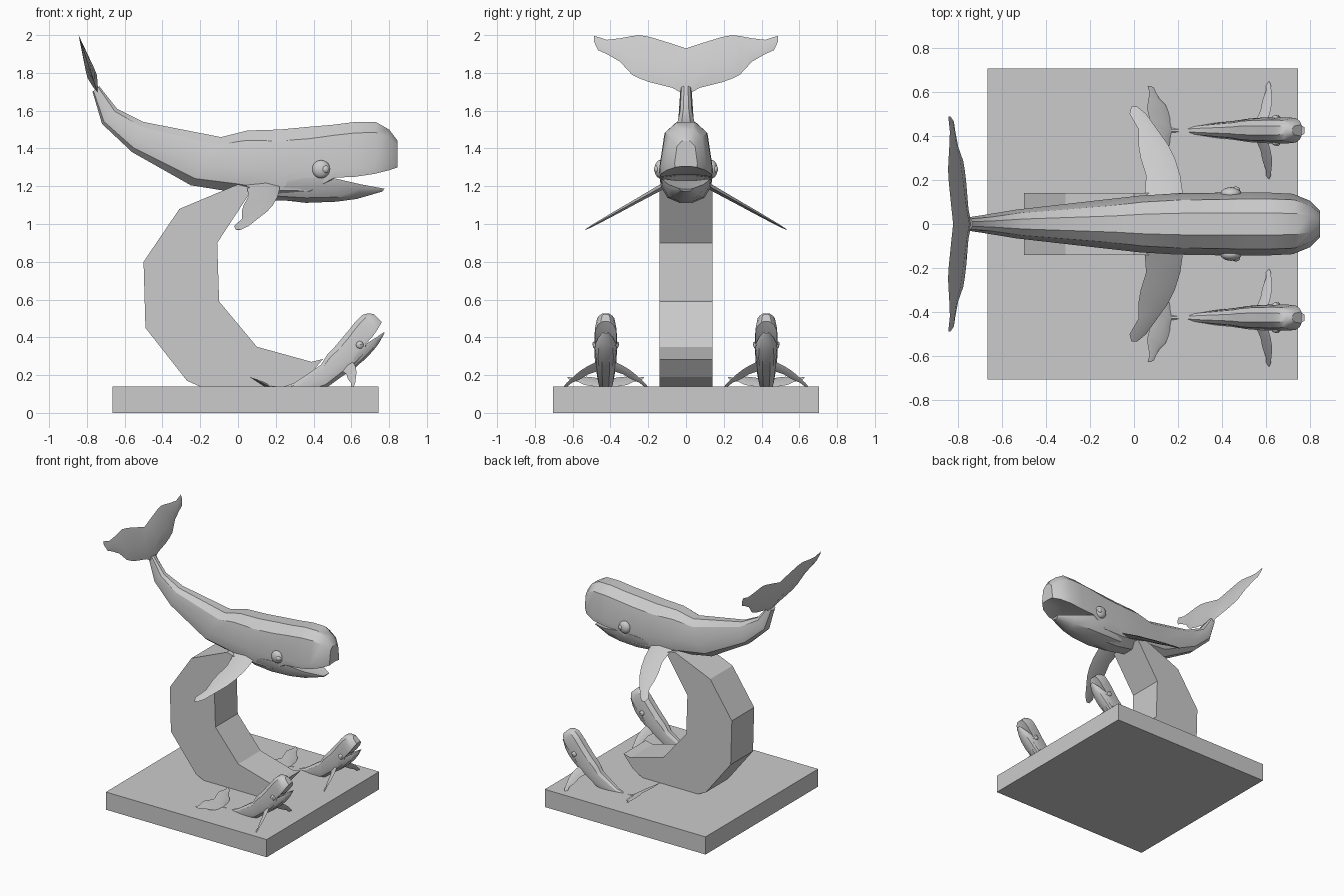
import bpy, bmesh, math
from mathutils import Matrix, Vector

cube = bpy.data.objects.get("Cube")
if cube:
    bpy.data.objects.remove(cube, do_unlink=True)

grey = bpy.data.materials.new("stone_grey")
grey.use_nodes = True
grey.diffuse_color = (0.6, 0.6, 0.6, 1)
grey.node_tree.nodes["Principled BSDF"].inputs["Base Color"].default_value = (0.6, 0.6, 0.6, 1)


def finish(name, bm, matrix=Matrix(), smooth=None):
    """Turn a bmesh into a named object; smooth is the sharp-edge angle."""
    bmesh.ops.transform(bm, matrix=matrix, verts=bm.verts)
    bmesh.ops.recalc_face_normals(bm, faces=bm.faces)
    mesh = bpy.data.meshes.new(name)
    bm.to_mesh(mesh)
    bm.free()
    mesh.materials.append(grey)
    if smooth:
        mesh.polygons.foreach_set("use_smooth", [True] * len(mesh.polygons))
        mesh.set_sharp_from_angle(angle=math.radians(smooth))
    obj = bpy.data.objects.new(name, mesh)
    bpy.context.collection.objects.link(obj)
    return obj


def loft(rings):
    """Skin a list of equal rings and cap both ends."""
    bm = bmesh.new()
    loops = [[bm.verts.new(p) for p in ring] for ring in rings]
    n = len(loops[0])
    for a, b in zip(loops, loops[1:]):
        for i in range(n):
            j = (i + 1) % n
            bm.faces.new((a[i], a[j], b[j], b[i]))
    bm.faces.new(loops[0])
    bm.faces.new(loops[-1])
    return bm


def body_ring(xt, zt, xb, zb, w, profile):
    """Symmetric ring hung between a top point and a bottom point."""
    half = [Vector((xt + (xb - xt) * t, w * f, zt + (zb - zt) * t)) for f, t in profile]
    return half + [Vector((p.x, -p.y, p.z)) for p in reversed(half)]


def blade_ring(lead, trail, normal, t):
    """Diamond section of a fin between its leading and trailing edge."""
    mid = lead.lerp(trail, 0.4)
    return [lead, mid + normal * t, trail, mid - normal * t]


ROUND = [(0.35, 0), (0.78, 0.16), (1, 0.6), (0.85, 0.86), (0.35, 1)]
HEAD = [(0.35, 0), (0.8, 0.2), (1, 0.85), (0.97, 1), (0.35, 0.96)]
JAW = [(0.4, 0.08), (1, 0), (0.95, 0.35), (0.7, 0.8), (0.25, 1)]

# top x, top z, bottom x, bottom z, half width
TRUNK = [(-0.735, 1.73, -0.77, 1.70, 0.03), (-0.64, 1.61, -0.72, 1.53, 0.04),
         (-0.50, 1.54, -0.56, 1.38, 0.065), (-0.09, 1.46, -0.25, 1.205, 0.105),
         (0.05, 1.495, 0.0, 1.165, 0.128), (0.22, 1.50, 0.2, 1.125, 0.14),
         (0.38, 1.515, 0.38, 1.12, 0.142)]
SKULL = [(0.50, 1.525, 0.51, 1.245, 0.143), (0.62, 1.54, 0.62, 1.25, 0.142),
         (0.73, 1.54, 0.72, 1.265, 0.137), (0.80, 1.50, 0.80, 1.285, 0.105),
         (0.845, 1.44, 0.845, 1.30, 0.06)]
JAWS = [(0.2, 1.22, 0.2, 1.13, 0.125), (0.36, 1.245, 0.36, 1.112, 0.14),
        (0.52, 1.24, 0.52, 1.118, 0.13), (0.65, 1.21, 0.63, 1.133, 0.095),
        (0.775, 1.187, 0.765, 1.172, 0.035)]

# distance from the centre line, leading edge, trailing edge, thickness
FLIPPER = [(0.09, 0.22, 0.04, 0.015), (0.15, 0.22, 0.05, 0.015), (0.22, 0.21, 0.055, 0.013),
           (0.30, 0.185, 0.03, 0.011), (0.36, 0.155, 0.02, 0.01), (0.43, 0.105, 0.02, 0.008),
           (0.50, 0.055, -0.02, 0.005), (0.533, 0.015, -0.012, 0.002)]
FLUKE = [(0, 1.68, 1.93, 0.026), (0.07, 1.72, 1.953, 0.024), (0.19, 1.75, 1.99, 0.02),
         (0.245, 1.77, 2.0, 0.017), (0.285, 1.79, 1.995, 0.015), (0.35, 1.86, 1.983, 0.01),
         (0.42, 1.90, 1.975, 0.007), (0.465, 1.92, 1.99, 0.004), (0.487, 1.965, 1.995, 0.001)]


def whale(prefix, m):
    # Trunk and upper head
    rings = [body_ring(*s, ROUND) for s in TRUNK] + [body_ring(*s, HEAD) for s in SKULL]
    finish(prefix + "_body", loft(rings), m, 30)
    # Open lower jaw
    finish(prefix + "_lower_jaw", loft([body_ring(*s, JAW) for s in JAWS]), m, 30)

    # Tail fluke, leaning back as it rises
    def fluke_point(y, z):
        return Vector((-0.745 - 0.33 * (z - 1.7), y, z))
    lean = Vector((1, 0, 0.33)).normalized()
    stations = [(-y, a, b, t) for y, a, b, t in reversed(FLUKE[1:])] + FLUKE
    rings = [blade_ring(fluke_point(y, a), fluke_point(y, b), lean, t) for y, a, b, t in stations]
    finish(prefix + "_tail_fluke", loft(rings), m, 40)

    for side, s in (("left", 1), ("right", -1)):
        # Flippers slope down and out
        up = Vector((0, 0.56 * s, 1)).normalized()
        rings = []
        for y, a, b, t in FLIPPER:
            z = 1.19 - 0.56 * (y - 0.14)
            rings.append(blade_ring(Vector((a, s * y, z)), Vector((b, s * y, z)), up, t))
        finish(f"{prefix}_{side}_flipper", loft(rings), m, 40)
        # Eye with a small raised pupil
        for part, x, y, r, d in (("eye", 0.44, 0.137, 0.048, 0.03),
                                 ("pupil", 0.462, 0.155, 0.02, 0.015)):
            bm = bmesh.new()
            bmesh.ops.create_uvsphere(bm, u_segments=16, v_segments=10, radius=1)
            place = Matrix.Translation((x, s * y, 1.29)) @ Matrix.Diagonal((r, d, r, 1))
            finish(f"{prefix}_{side}_{part}", bm, m @ place, 60)


# Base slab
bm = bmesh.new()
bmesh.ops.create_cube(bm, size=1)
finish("base", bm, Matrix.Translation((0.04, 0, 0.07)) @ Matrix.Diagonal((1.41, 1.41, 0.14, 1)))

# Curved faceted support
ARCH = [(-0.18, 0.13), (-0.27, 0.17), (-0.49, 0.45), (-0.50, 0.80), (-0.31, 1.08),
        (0.0, 1.21), (0.08, 1.19), (-0.11, 0.90), (-0.10, 0.59), (0.10, 0.35),
        (0.39, 0.27), (0.45, 0.285), (0.37, 0.19), (0.27, 0.13)]
finish("support", loft([[(x, y, z) for x, z in ARCH] for y in (-0.14, 0.14)]))

# Large whale on the support, two calves surfacing from the base
whale("large_whale", Matrix())
for side, y in (("left", 0.425), ("right", -0.425)):
    pose = (Matrix.Translation((0.645, y, 0.36)) @ Matrix.Rotation(math.radians(-45), 4, "Y")
            @ Matrix.Scale(0.415, 4) @ Matrix.Translation((-0.44, 0, -1.29)))
    whale(side + "_calf", pose)
